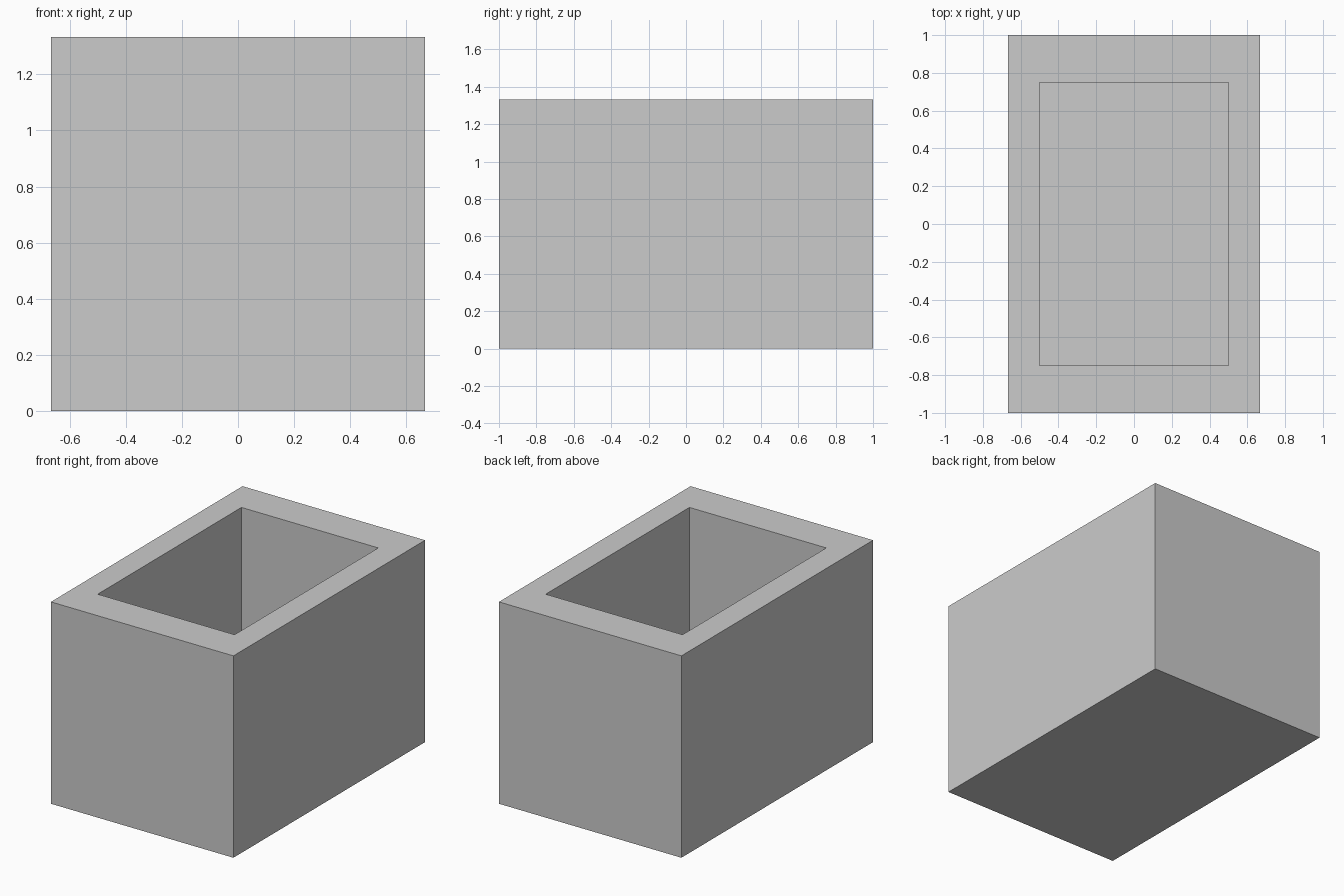
import bpy, bmesh
from mathutils import Vector

if "Cube" in bpy.data.objects:
    bpy.data.objects.remove(bpy.data.objects["Cube"])

WIDTH, LENGTH, HEIGHT = 4 / 3, 2.0, 4 / 3
RIM_SCALE = 0.75      # opening relative to the outer footprint
FLOOR = 1 / 6         # floor thickness

bm = bmesh.new()

# Outer block standing on the ground
bmesh.ops.create_cube(bm, size=1)
bmesh.ops.translate(bm, verts=bm.verts, vec=(0, 0, 0.5))
bmesh.ops.scale(bm, verts=bm.verts, vec=(WIDTH, LENGTH, HEIGHT))

# Rim: extrude the top face in place and shrink it to the opening
top = max(bm.faces, key=lambda f: f.calc_center_median().z)
opening = bmesh.ops.extrude_discrete_faces(bm, faces=[top])["faces"][0]
bmesh.ops.scale(bm, verts=opening.verts, vec=(RIM_SCALE, RIM_SCALE, 1))

# Cavity: extrude the opening and push it down to the floor
cavity_floor = bmesh.ops.extrude_discrete_faces(bm, faces=[opening])["faces"][0]
bmesh.ops.translate(bm, verts=cavity_floor.verts, vec=Vector((0, 0, FLOOR - HEIGHT)))

bmesh.ops.recalc_face_normals(bm, faces=bm.faces)
mesh = bpy.data.meshes.new("open_box")
bm.to_mesh(mesh)
bm.free()
bpy.context.collection.objects.link(bpy.data.objects.new("open_box", mesh))
